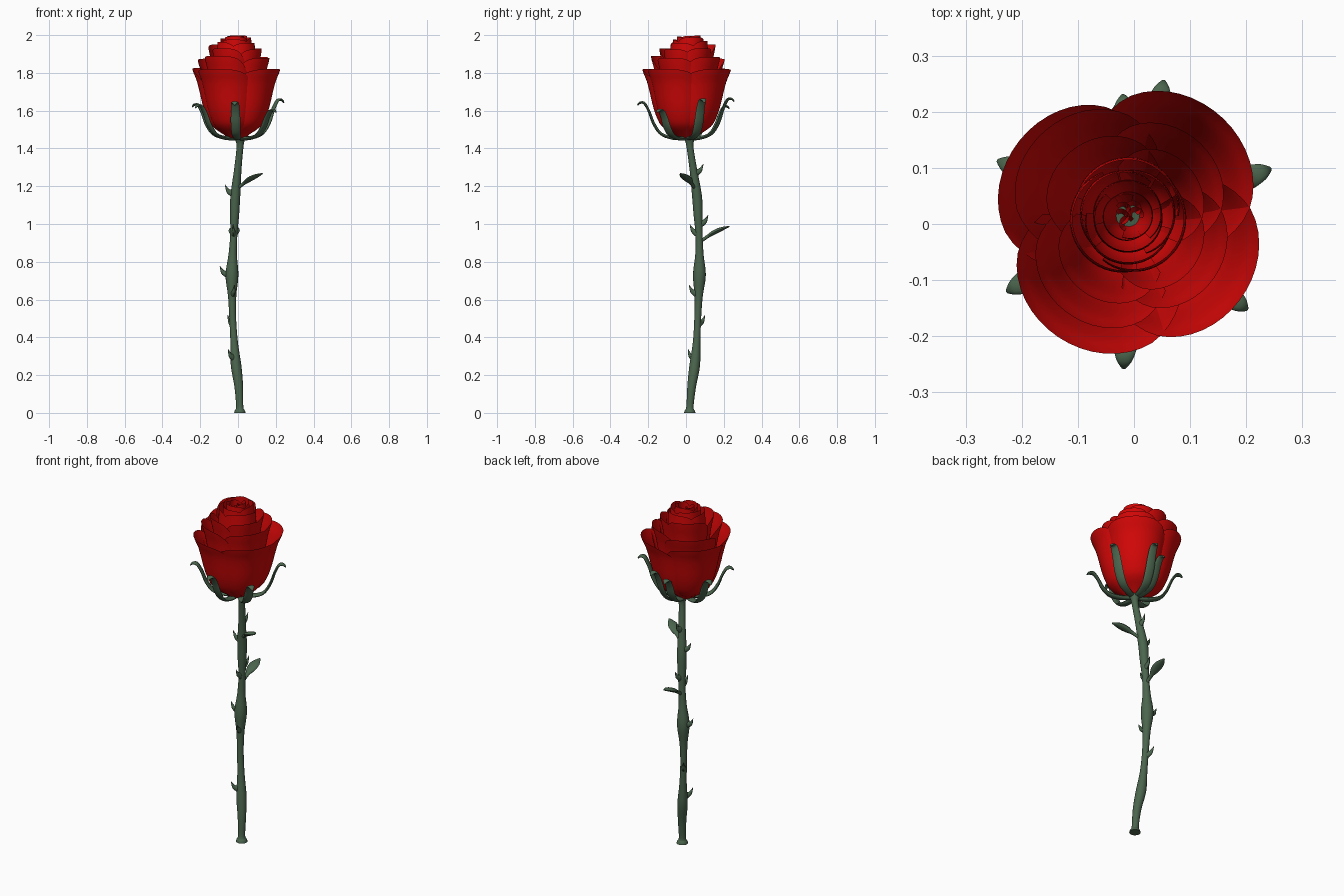
import bpy, bmesh, random
from math import sin, cos, pi, radians
from mathutils import Vector

random.seed(4)
cube = bpy.data.objects.get("Cube")
if cube:
    bpy.data.objects.remove(cube, do_unlink=True)


def material(name, color):
    m = bpy.data.materials.new(name)
    m.use_nodes = True
    m.diffuse_color = color
    bsdf = m.node_tree.nodes["Principled BSDF"]
    bsdf.inputs["Base Color"].default_value = color
    bsdf.inputs["Roughness"].default_value = 0.6
    return m


RED = material("petal red", (0.65, 0.002, 0.002, 1))
GREEN = material("stem green", (0.07, 0.13, 0.075, 1))


def finish(name, bm, mat):
    bmesh.ops.recalc_face_normals(bm, faces=bm.faces)
    mesh = bpy.data.meshes.new(name)
    bm.to_mesh(mesh)
    bm.free()
    mesh.materials.append(mat)
    ob = bpy.data.objects.new(name, mesh)
    bpy.context.collection.objects.link(ob)
    return ob


def smooth_points(pts, steps):
    """Catmull-Rom interpolation of vectors of any length."""
    p = [Vector(q) for q in pts]
    p = [p[0]] + p + [p[-1]]
    out = []
    for i in range(1, len(p) - 2):
        a, b, c, d = p[i - 1:i + 3]
        for s in range(steps):
            t = s / steps
            out.append(b + (c - a) * (t / 2) + (a * 2 - b * 5 + c * 4 - d) * (t * t / 2)
                       + (b * 3 - a - c * 3 + d) * (t ** 3 / 2))
    return out + [p[-1]]


def tube(name, pts, side, steps=5, sides=12):
    """Loft ellipses along points of (x, y, z, half width, half thickness)."""
    pts = smooth_points(pts, steps)
    pos = [Vector(p[:3]) for p in pts]
    bm = bmesh.new()
    rings = []
    for i, p in enumerate(pts):
        tangent = pos[min(i + 1, len(pos) - 1)] - pos[max(i - 1, 0)]
        normal = tangent.cross(side).normalized()
        rings.append([bm.verts.new(pos[i] + side * (cos(a) * p[3]) + normal * (sin(a) * p[4]))
                      for a in (2 * pi * k / sides for k in range(sides))])
    for r0, r1 in zip(rings, rings[1:]):
        for k in range(sides):
            n = (k + 1) % sides
            bm.faces.new((r0[k], r0[n], r1[n], r1[k]))
    bm.faces.new(rings[0])
    bm.faces.new(rings[-1])
    return finish(name, bm, GREEN)


# Relative radius of a petal from its foot to its rim, evenly spaced in height
ROWS = 18
OPEN = smooth_points([(v, 0) for v in (.2, .55, .69, .77, .83, .9, 1)], 3)
CLOSED = smooth_points([(v, 0) for v in (.4, .85, 1, 1.04, 1.05, 1.03, 1)], 3)


def petal(name, angle, radius, top, half, shape=OPEN, center=(-.008, .002), lobe=.2, drop=.3):
    nu, foot = 24, 1.455
    bm = bmesh.new()
    grid = []
    for j in range(ROWS + 1):
        row = []
        for i in range(nu + 1):
            u = 2 * i / nu - 1
            # The rim falls away towards the sides of the petal
            t = j / ROWS * (1 - drop * u ** 4)
            k = min(int(t * ROWS), ROWS - 1)
            r = radius * shape[k].lerp(shape[k + 1], t * ROWS - k)[0]
            r *= 1 - lobe * u * u + .035 * u
            a = radians(angle + half * u)
            row.append(bm.verts.new((center[0] + r * cos(a), center[1] + r * sin(a),
                                     foot + (top - foot) * t)))
        grid.append(row)
    for r0, r1 in zip(grid, grid[1:]):
        for i in range(nu):
            bm.faces.new((r0[i], r0[i + 1], r1[i + 1], r1[i]))
    bmesh.ops.solidify(bm, geom=bm.faces[:], thickness=.003)
    return finish(name, bm, RED)


# Large open petals: angle, radius, rim height, half span
for k, p in enumerate([(48, .25, 1.82, 62), (143, .245, 1.825, 62), (238, .24, 1.82, 64),
                       (-35, .24, 1.82, 62),
                       (132, .223, 1.875, 62), (234, .195, 1.89, 64), (-33, .18, 1.88, 64),
                       (48, .19, 1.885, 62),
                       (125, .165, 1.95, 66), (236, .148, 1.93, 66), (-35, .138, 1.925, 66),
                       (40, .145, 1.93, 62)]):
    petal(f"open_petal_{k + 1}", *p)

# Closed inner petals: count, first angle, radius, rim height, half span
for n, (count, first, radius, top, half) in enumerate([
        (3, 80, .1, 1.97, 80), (3, 20, .082, 1.988, 84), (2, 75, .062, 1.998, 120),
        (2, 10, .043, 1.995, 115)]):
    for k in range(count):
        petal(f"inner_petal_{n + 1}_{k + 1}", first + 360 * k / count, radius,
              top - .006 * k, half, CLOSED, (-.011, .014), .1, .12)

# Crumpled heart of the bloom
for k in range(5):
    a = k * 2.4
    petal(f"heart_petal_{k + 1}", random.uniform(0, 360), .016, 1.965 + .004 * k, 100, CLOSED,
          (-.011 + .014 * cos(a), .014 + .014 * sin(a)), .2, .1)

# Stem: height, x, y, radius
STEM = [(0, .01, .02, .031), (.012, .01, .02, .027), (.035, .009, .021, .019),
        (.14, .004, .03, .023), (.25, -.01, .046, .028), (.37, -.02, .056, .02),
        (.5, -.028, .062, .018), (.62, -.031, .067, .022), (.73, -.032, .071, .034),
        (.84, -.028, .071, .022), (.95, -.022, .069, .019), (1.05, -.018, .064, .024),
        (1.15, -.014, .058, .026), (1.28, -.002, .04, .02), (1.4, .01, .022, .018),
        (1.44, .011, .019, .024), (1.475, .008, .014, .04)]
tube("stem", [(x, y, z, r, r) for z, x, y, r in STEM], Vector((1, 0, 0)), 4, 16)


def stem_at(z):
    for a, b in zip(STEM, STEM[1:]):
        if a[0] <= z <= b[0]:
            return Vector(a).lerp(Vector(b), (z - a[0]) / (b[0] - a[0]))


def blade(name, origin, angle, path):
    """Place a path of (reach, z, half width, half thickness) in one direction."""
    a = radians(angle)
    tube(name, [(origin[0] + r * cos(a), origin[1] + r * sin(a), z, w, h) for r, z, w, h in path],
         Vector((-sin(a), cos(a), 0)))


# Sepals curling out below the bloom: angle, reach, tip height
for k, (angle, reach, tip) in enumerate([(156, .265, 1.63), (95, .225, 1.62), (78, .255, 1.66),
                                         (21, .26, 1.655), (-38, .255, 1.6), (-94, .262, 1.64),
                                         (209, .258, 1.625)]):
    up = tip - 1.45
    blade(f"sepal_{k + 1}", (0, .005), angle,
          [(reach * f, 1.45 + up * g, w, h) for f, g, w, h in [
              (.05, .03, .016, .012), (.28, .03, .02, .01), (.52, .14, .024, .008),
              (.67, .42, .026, .008), (.765, .76, .024, .007), (.86, .99, .021, .007),
              (.95, 1.01, .014, .006), (1, .94, .004, .003)]])

# Thorns: height, direction
for k, (z, angle) in enumerate([(1.27, 85), (1.16, 185), (1.0, 80), (.95, -95), (.73, 180),
                                (.63, -75), (.47, 125), (.29, -135)]):
    s = stem_at(z)
    r = s[3]
    blade(f"thorn_{k + 1}", (s[1], s[2]), angle,
          [(r * .4, z, .014, .02), (r + .01, z + .012, .009, .013),
           (r + .022, z + .03, .005, .006), (r + .03, z + .048, .001, .001)])

# Leaves: height, direction, reach
for k, (z, angle, reach) in enumerate([(1.2, -30, .16), (.92, 88, .16)]):
    s = stem_at(z)
    blade(f"leaf_{k + 1}", (s[1], s[2]), angle,
          [(.01, z - .01, .009, .009), (reach * .3, z + .016, .012, .009),
           (reach * .5, z + .036, .027, .012), (reach * .75, z + .054, .027, .01),
           (reach, z + .067, .004, .003)])

# Smooth shading with crisp rims
for ob in bpy.context.collection.objects:
    ob.select_set(ob.type == 'MESH')
    if ob.type == 'MESH':
        bpy.context.view_layer.objects.active = ob
bpy.ops.object.shade_smooth_by_angle(angle=radians(40))
